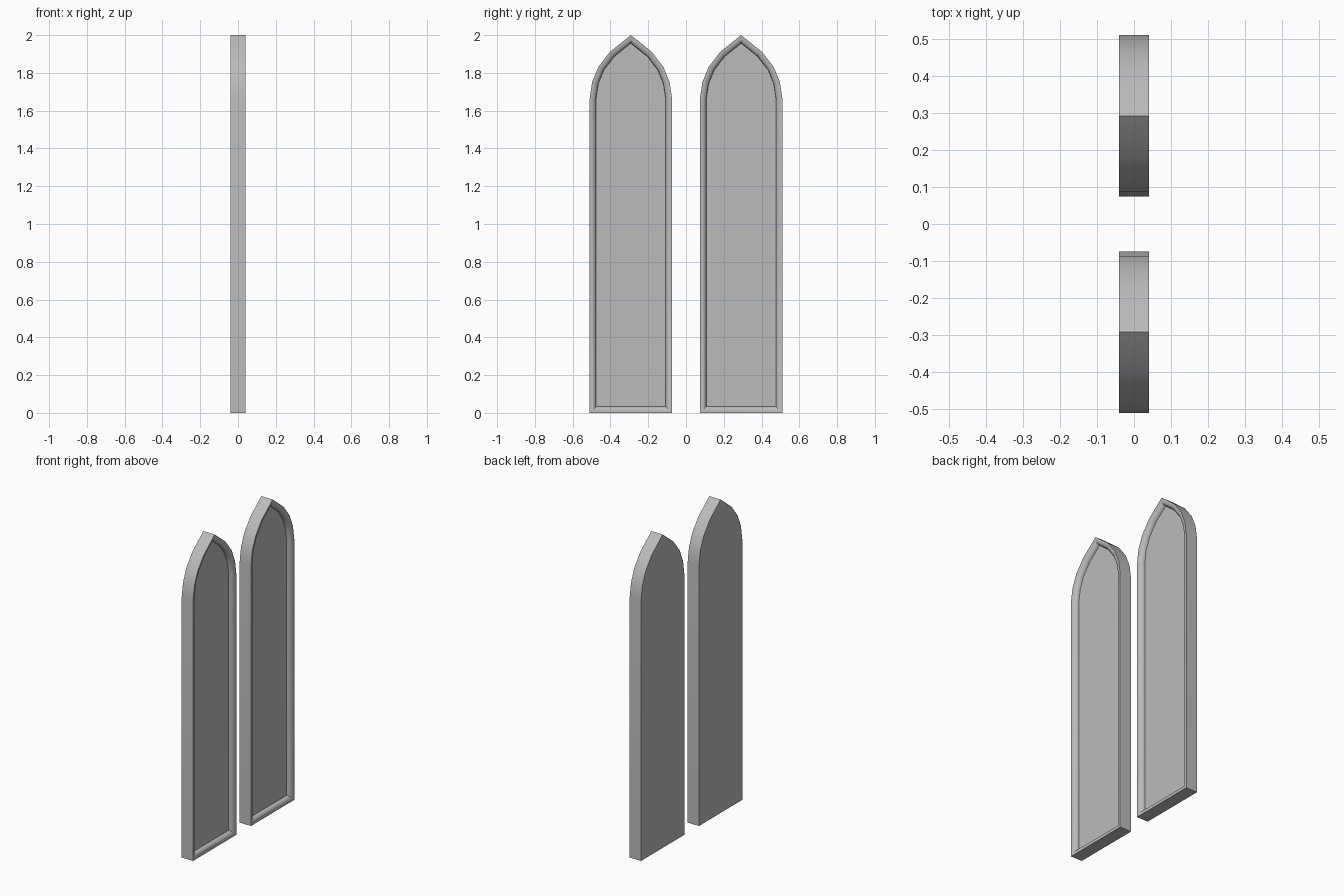
import bpy, bmesh, math
from mathutils import Vector

cube = bpy.data.objects.get("Cube")
if cube:
    bpy.data.objects.remove(cube, do_unlink=True)

stone = bpy.data.materials.new("grey_stone")
stone.use_nodes = True
GREY = (0.5, 0.5, 0.5, 1)
stone.diffuse_color = GREY
stone.node_tree.nodes["Principled BSDF"].inputs["Base Color"].default_value = GREY

# Pointed arch outline in (y, z): right half, mirrored to the left
HALF = [(0.218, 0), (0.218, 1.665), (0.205, 1.752), (0.172, 1.832), (0.11, 1.912)]
OUTLINE = [Vector(p) for p in HALF + [(0, 2)] + [(-y, z) for y, z in reversed(HALF)]]
THICK = 0.04


def inset(points, dist):
    """Move every edge of a counter-clockwise outline inward with mitred corners."""
    result = []
    for i, p in enumerate(points):
        a = (p - points[i - 1]).normalized()
        b = (points[(i + 1) % len(points)] - p).normalized()
        na, nb = Vector((-a.y, a.x)), Vector((-b.y, b.x))
        result.append(p + (na + nb) * dist / (1 + na.dot(nb)))
    return result


def lancet(name, centre_y):
    bm = bmesh.new()
    # Flat back, straight side, rounded moulding falling to a recessed panel
    rings = [(0, -THICK), (0, THICK)]
    for i in range(1, 6):
        t = math.radians(15 * i)
        rings.append((0.033 * math.sin(t), THICK - 0.022 * (1 - math.cos(t))))
    rings += [(0.034, THICK - 0.03)]
    loops = [[bm.verts.new((x, p.x, p.y)) for p in inset(OUTLINE, d)] for d, x in rings]
    for low, high in zip(loops, loops[1:]):
        for i in range(len(low)):
            j = (i + 1) % len(low)
            bm.faces.new((low[i], low[j], high[j], high[i]))
    bm.faces.new(loops[-1])
    bm.faces.new(list(reversed(loops[0])))
    bmesh.ops.recalc_face_normals(bm, faces=bm.faces)
    mesh = bpy.data.meshes.new(name)
    bm.to_mesh(mesh)
    bm.free()
    mesh.materials.append(stone)
    obj = bpy.data.objects.new(name, mesh)
    obj.location.y = centre_y
    bpy.context.collection.objects.link(obj)
    bpy.ops.object.select_all(action='DESELECT')
    obj.select_set(True)
    bpy.context.view_layer.objects.active = obj
    bpy.ops.object.shade_smooth_by_angle(angle=math.radians(30))


lancet("front_arched_window", -0.292)
lancet("back_arched_window", 0.292)
